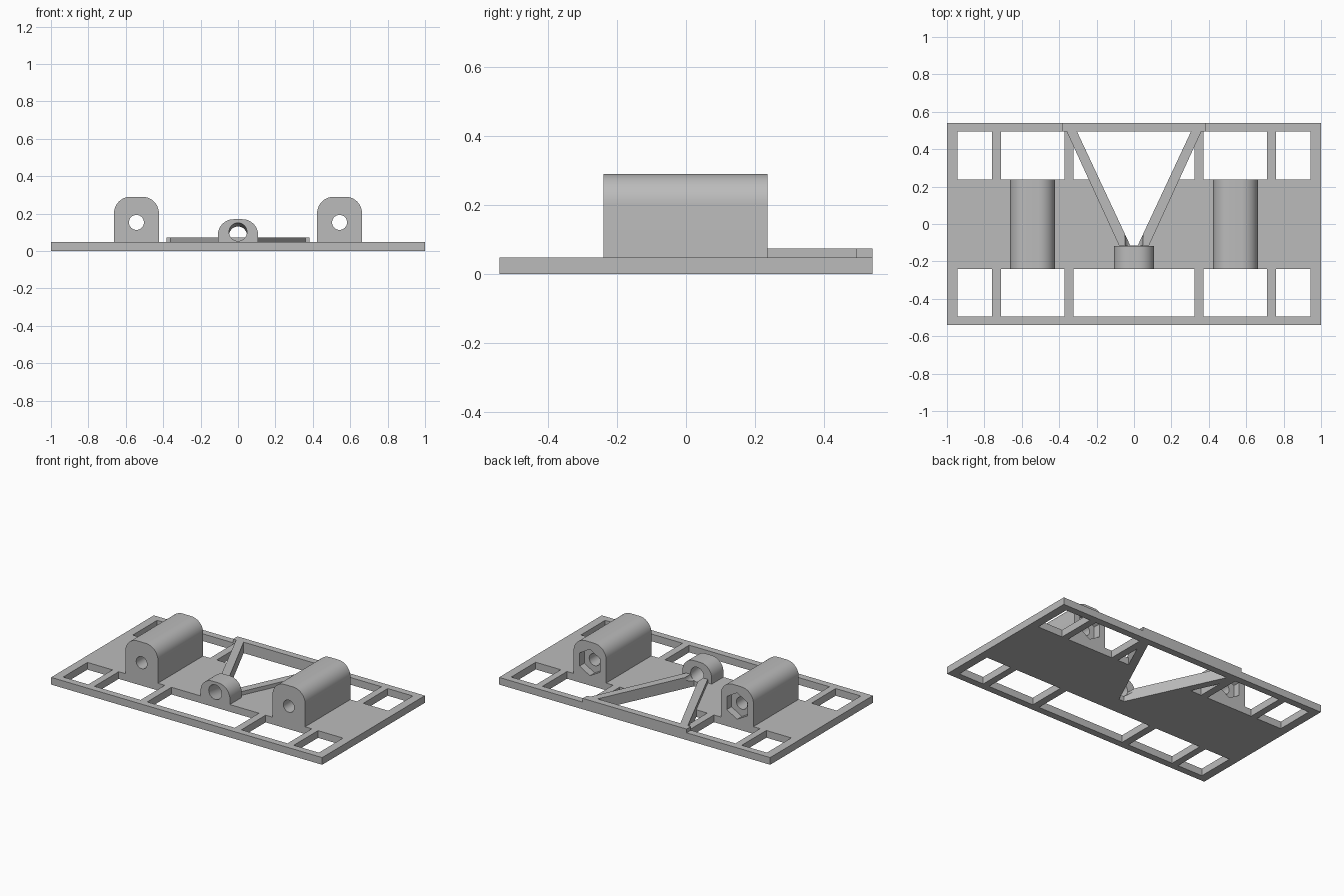
import bpy, bmesh, math
from mathutils import Matrix

cube = bpy.data.objects.get("Cube")
if cube:
    bpy.data.objects.remove(cube, do_unlink=True)

grey = bpy.data.materials.new("plain grey")
grey.use_nodes = True
COLOUR = (0.5, 0.5, 0.5, 1)
grey.diffuse_color = COLOUR
grey.node_tree.nodes["Principled BSDF"].inputs["Base Color"].default_value = COLOUR

PLATE, RAISED = 0.048, 0.073
FRONT, BACK = -0.24, 0.237
IN_X, IN_Y, OUT_Y = 0.943, 0.495, 0.541


def finish(name, bm):
    bmesh.ops.recalc_face_normals(bm, faces=bm.faces)
    mesh = bpy.data.meshes.new(name)
    bm.to_mesh(mesh)
    bm.free()
    mesh.materials.append(grey)
    obj = bpy.data.objects.new(name, mesh)
    bpy.context.collection.objects.link(obj)
    return obj


def prism(name, points, depth):
    """Extrude a closed outline of 3D points along a depth vector."""
    bm = bmesh.new()
    face = bm.faces.new([bm.verts.new(p) for p in points])
    ext = bmesh.ops.extrude_face_region(bm, geom=[face])
    verts = [v for v in ext["geom"] if isinstance(v, bmesh.types.BMVert)]
    bmesh.ops.translate(bm, verts=verts, vec=depth)
    return finish(name, bm)


def slab(name, outline, top):
    return prism(name, [(x, y, 0) for x, y in outline], (0, 0, top))


def box(name, x0, x1, y0, y1, top=PLATE):
    return slab(name, [(x0, y0), (x1, y0), (x1, y1), (x0, y1)], top)


def arch(name, cx, half, top, r, y0, y1):
    """Upright block with two rounded top edges."""
    pts = [(cx - half, y0, PLATE - 0.01), (cx + half, y0, PLATE - 0.01)]
    for side, start in ((1, 0), (-1, 90)):
        for i in range(13):
            a = math.radians(start + i * 7.5)
            pts.append((cx + side * (half - r) + r * math.cos(a), y0,
                        top - r + r * math.sin(a)))
    return prism(name, pts, (0, y1 - y0, 0))


def rod(name, x, z, r, y0, y1, sides=40, tilt=0, turn=0):
    """Cutter along y, sloping down towards the back by tilt."""
    bm = bmesh.new()
    bmesh.ops.create_cone(bm, cap_ends=True, segments=sides, radius1=r,
                          radius2=r, depth=y1 - y0)
    mat = (Matrix.Translation((x, (y0 + y1) / 2, z))
           @ Matrix.Rotation(math.pi / 2 - tilt, 4, "X")
           @ Matrix.Rotation(turn, 4, "Z"))
    bmesh.ops.transform(bm, matrix=mat, verts=bm.verts)
    obj = finish(name, bm)
    obj.hide_render = True
    return obj


def cut(obj, *cutters):
    for c in cutters:
        mod = obj.modifiers.new("cut", "BOOLEAN")
        mod.operation, mod.solver, mod.object = "DIFFERENCE", "EXACT", c
    bpy.context.view_layer.update()
    graph = bpy.context.evaluated_depsgraph_get()
    mesh = bpy.data.meshes.new_from_object(obj.evaluated_get(graph))
    obj.modifiers.clear()
    obj.data = mesh


def smooth(obj):
    bpy.ops.object.select_all(action="DESELECT")
    obj.select_set(True)
    bpy.context.view_layer.objects.active = obj
    bpy.ops.object.shade_smooth_by_angle(angle=math.radians(30))


# Outer frame
for s, side in ((1, "left"), (-1, "right")):
    box(f"frame_{side}", s * IN_X, s, -OUT_Y, OUT_Y)
box("frame_front", -IN_X, IN_X, -OUT_Y, -IN_Y)
box("frame_back", -IN_X, IN_X, IN_Y, OUT_Y)
box("frame_back_raised", -0.383, 0.383, IN_Y, OUT_Y, RAISED)

# Ribs joining the frame to the centre plate
for s, side in ((1, "left"), (-1, "right")):
    for label, x0, x1 in (("inner", 0.323, 0.372), ("outer", 0.712, 0.758)):
        box(f"{side}_{label}_front_rib", s * x0, s * x1, -IN_Y, FRONT)
        box(f"{side}_{label}_back_rib", s * x0, s * x1, BACK, IN_Y)

# Centre plate with a V opening
TIP_Y, TIP_X, END_X = -0.115, 0.02, 0.305
notch = TIP_X + (BACK - TIP_Y) * (END_X - TIP_X) / (IN_Y - TIP_Y)
half = [(IN_X, FRONT), (IN_X, BACK), (notch, BACK), (TIP_X, TIP_Y)]
plate = slab("centre_plate", half + [(-x, y) for x, y in reversed(half)], PLATE)

# Sloping bore through the centre lug, brace ends and plate
bore = rod("bore_cutter", 0, 0.09, 0.048, -0.30, -0.03, tilt=math.radians(9))
cut(plate, bore)

# Diagonal braces
for s, side in ((1, "left"), (-1, "right")):
    pts = [(TIP_X, TIP_Y), (0.08, TIP_Y), (0.36, IN_Y), (END_X, IN_Y)]
    brace = slab(f"{side}_brace", [(s * x, y) for x, y in pts], RAISED)
    cut(brace, bore)

# Centre lug
lug = arch("centre_lug", 0, 0.108, 0.17, 0.085, FRONT, -0.117)
cut(lug, bore)
smooth(lug)
bpy.data.objects.remove(bore, do_unlink=True)

# Two long bearing blocks with a through hole and a hexagonal rear pocket
for s, side in ((1, "left"), (-1, "right")):
    cx = s * 0.543
    block = arch(f"{side}_bearing_block", cx, 0.12, 0.29, 0.088, FRONT, BACK)
    hole = rod("hole_cutter", cx, 0.153, 0.04, -0.3, 0.3)
    pocket = rod("pocket_cutter", cx, 0.153, 0.088, BACK - 0.05, 0.3, sides=6)
    cut(block, hole, pocket)
    smooth(block)
    for c in (hole, pocket):
        bpy.data.objects.remove(c, do_unlink=True)
